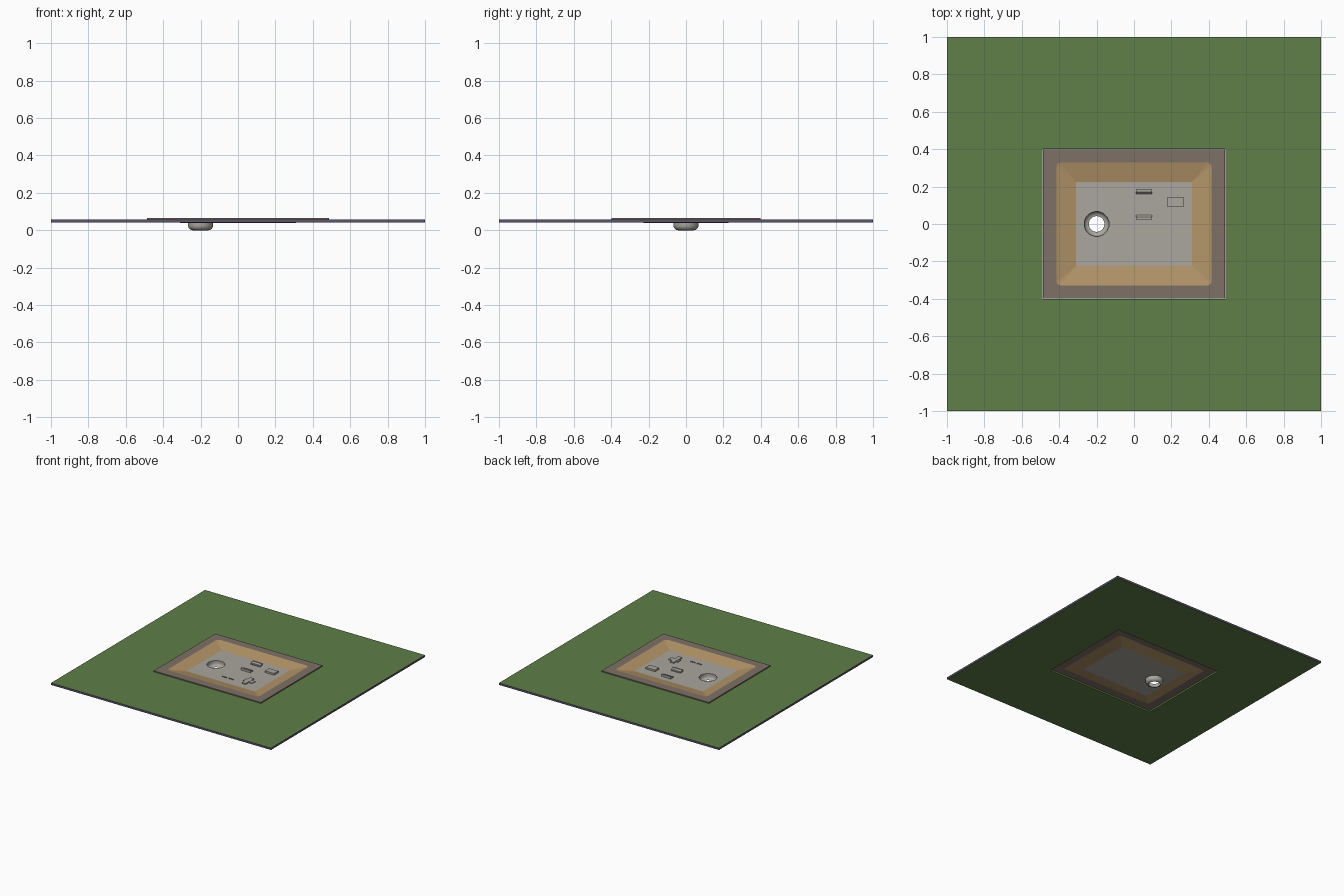
import bpy, bmesh, math

cube = bpy.data.objects.get("Cube")
if cube:
    bpy.data.objects.remove(cube)


def material(name, rgb):
    m = bpy.data.materials.new(name)
    m.use_nodes = True
    col = (*rgb, 1)
    m.diffuse_color = col
    bsdf = next(n for n in m.node_tree.nodes if n.type == 'BSDF_PRINCIPLED')
    bsdf.inputs["Base Color"].default_value = col
    return m


GREEN = material("grass green", (0.115, 0.21, 0.065))
PURPLE = material("slab edge purple", (0.10, 0.09, 0.15))
BROWN = material("rim brown", (0.21, 0.165, 0.135))
SAND = material("slope sand", (0.45, 0.30, 0.14))
GREY = material("floor grey", (0.40, 0.385, 0.345))


def finish(name, bm, mats):
    me = bpy.data.meshes.new(name)
    bm.to_mesh(me)
    bm.free()
    for m in mats:
        me.materials.append(m)
    ob = bpy.data.objects.new(name, me)
    bpy.context.collection.objects.link(ob)
    return ob


def rect(hx, hy, r=0.0, n=4):
    """Rounded rectangle with n points at each corner."""
    pts = []
    for k, (sx, sy) in enumerate([(1, 1), (-1, 1), (-1, -1), (1, -1)]):
        for i in range(n):
            a = math.pi / 2 * (k + i / (n - 1))
            pts.append((sx * (hx - r) + r * math.cos(a), sy * (hy - r) + r * math.sin(a)))
    return pts


def circle(cx, cy, r, n=16):
    # starts at the +x+y diagonal so it lines up with rect corners
    step = 2 * math.pi / n
    a0 = math.pi / 4 - 1.5 * step
    return [(cx + r * math.cos(a0 + i * step), cy + r * math.sin(a0 + i * step)) for i in range(n)]


def loft(name, rings, mats):
    """Bridge (outline, z, material index) rings; the index colours the band after a ring."""
    bm = bmesh.new()
    loops = [[bm.verts.new((x, y, z)) for x, y in pts] for pts, z, _ in rings]
    for j in range(len(loops) - 1):
        a, b = loops[j], loops[j + 1]
        for i in range(len(a)):
            k = (i + 1) % len(a)
            f = bm.faces.new((a[i], a[k], b[k], b[i]))
            f.material_index = rings[j][2]
    bmesh.ops.remove_doubles(bm, verts=bm.verts, dist=1e-5)
    bmesh.ops.recalc_face_normals(bm, faces=bm.faces)
    return finish(name, bm, mats)


# Lawn slab with a rectangular opening
TOP, BASE = 0.058, 0.042
hole = rect(0.488, 0.4)
outer = rect(1, 1)
loft("lawn_slab", [(hole, TOP, 0), (outer, TOP, 1), (outer, BASE, 0), (hole, BASE, 0), (hole, TOP, 0)],
     [GREEN, PURPLE])

# Sunken tray: raised rim, sloping sides and a floor pierced by the drain
DX, DR = -0.2, 0.067
FLOOR = 0.043
lip = rect(0.415, 0.33, 0.025)
pan = rect(0.31, 0.225)
drain = circle(DX, 0, DR)
tray_out = rect(0.487, 0.399)
loft("sunken_tray", [
    (drain, 0.040, 2), (pan, 0.040, 1), (lip, 0.054, 0), (tray_out, 0.054, 0),
    (tray_out, 0.066, 0), (lip, 0.066, 1), (pan, FLOOR, 2), (drain, FLOOR, 2), (drain, 0.040, 2)],
    [BROWN, SAND, GREY])

# Rounded drain bowl, open at the bottom
steps = 6
profile = [(DR, FLOOR)]
for i in range(steps + 1):
    a = math.pi / 2 * i / steps
    profile.append((0.042 + 0.025 * math.cos(a), 0.026 - 0.026 * math.sin(a)))
bowl = loft("drain_bowl", [(circle(DX, 0, r, 32), z, 0) for r, z in profile], [GREY])
for p in bowl.data.polygons:
    p.use_smooth = True


def box(name, x0, x1, y0, y1, h):
    bm = bmesh.new()
    bmesh.ops.create_cube(bm, size=1)
    for v in bm.verts:
        v.co.x = (x0 + x1) / 2 + v.co.x * (x1 - x0)
        v.co.y = (y0 + y1) / 2 + v.co.y * (y1 - y0)
        v.co.z = FLOOR + (v.co.z + 0.5) * h
    return finish(name, bm, [GREY])


def bench(name, y, s):
    """Bench extruded along x: low seat, leaning face, flat back."""
    prof = [(0, 0), (0, 0.008), (0.012, 0.008), (0.022, 0.018), (0.036, 0.018), (0.036, 0)]
    bm = bmesh.new()
    f = bm.faces.new([bm.verts.new((0.01, y + s * d, FLOOR + z)) for d, z in prof])
    ext = bmesh.ops.extrude_face_region(bm, geom=[f])["geom"]
    bmesh.ops.translate(bm, vec=(0.085, 0, 0), verts=[v for v in ext if isinstance(v, bmesh.types.BMVert)])
    bmesh.ops.recalc_face_normals(bm, faces=bm.faces)
    return finish(name, bm, [GREY])


# Floor fittings
bench("back_bench", 0.148, 1)
bench("front_bench", 0.06, -1)
box("square_block", 0.18, 0.265, 0.092, 0.145, 0.014)
box("cross_long_bar", 0.15, 0.185, -0.165, -0.055, 0.008)
box("cross_short_bar", 0.135, 0.218, -0.125, -0.085, 0.006)
for i, x in enumerate((-0.04, 0.02)):
    box("low_strip_%d" % (i + 1), x, x + 0.045, -0.152, -0.15, 0.006)
